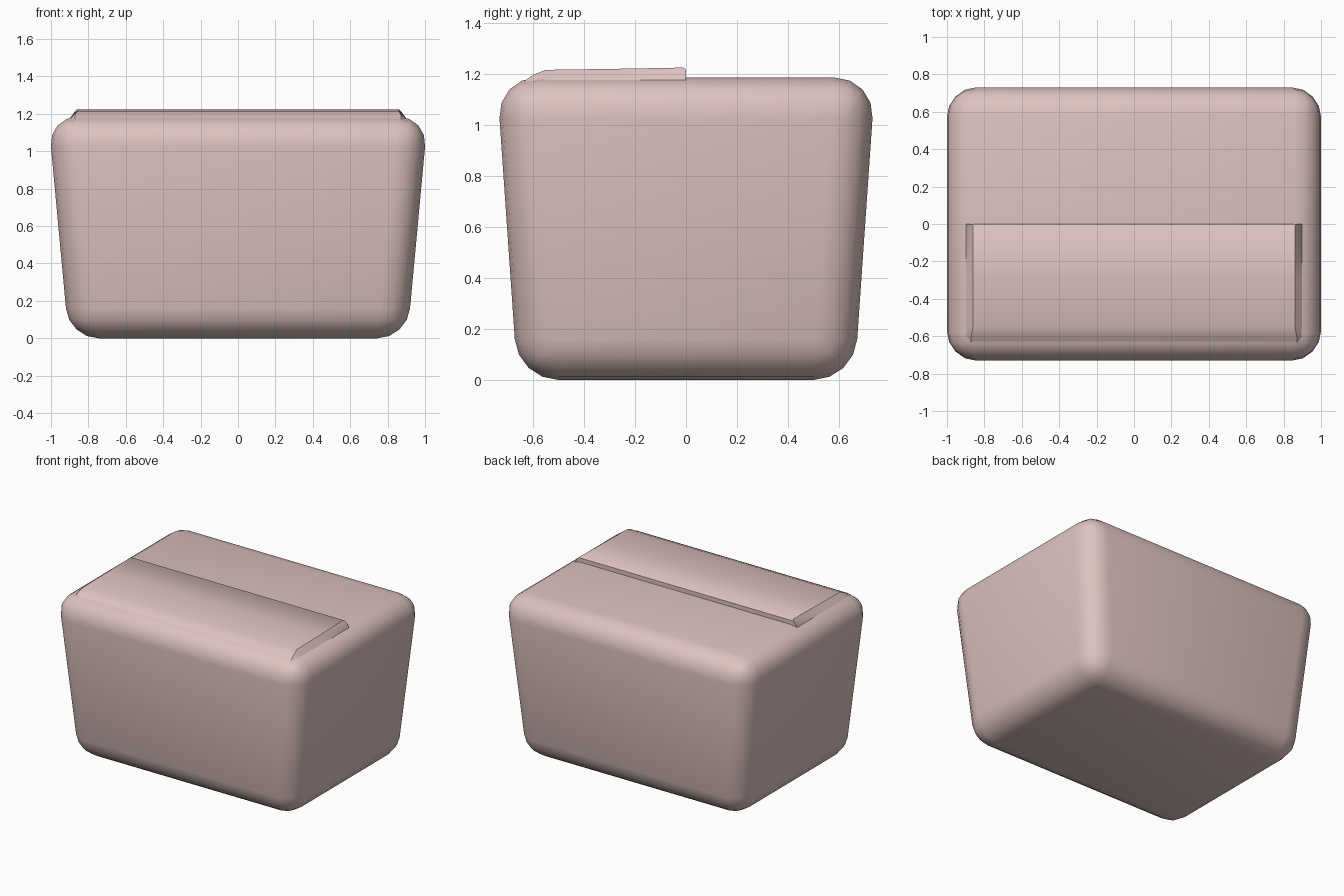
import bpy
import bmesh
from math import radians

if "Cube" in bpy.data.objects:
    bpy.data.objects.remove(bpy.data.objects["Cube"])

pink = bpy.data.materials.new("soft_pink")
pink.diffuse_color = (0.72, 0.54, 0.52, 1)
pink.use_nodes = True
pink.node_tree.nodes["Principled BSDF"].inputs["Base Color"].default_value = pink.diffuse_color


def make_object(name, bm):
    bmesh.ops.recalc_face_normals(bm, faces=bm.faces)
    mesh = bpy.data.meshes.new(name)
    bm.to_mesh(mesh)
    bm.free()
    obj = bpy.data.objects.new(name, mesh)
    bpy.context.collection.objects.link(obj)
    mesh.materials.append(pink)
    bpy.ops.object.select_all(action='DESELECT')
    bpy.context.view_layer.objects.active = obj
    obj.select_set(True)
    bpy.ops.object.shade_smooth_by_angle(angle=radians(40))
    return obj


# Tapered body with broad rounded edges
bm = bmesh.new()
bmesh.ops.create_cube(bm, size=2)
for v in bm.verts:
    top = v.co.z > 0
    v.co.x *= 1.015 if top else 0.905
    v.co.y *= 0.742 if top else 0.66
    v.co.z = 1.185 if top else 0
bmesh.ops.bevel(bm, geom=bm.edges[:], offset=0.16, offset_type='OFFSET',
                segments=4, profile=0.5, affect='EDGES')
make_object("box_body", bm)

# Raised lid flap over the front half: cross-sections (y, z, half width)
profile = [(-0.66, 1.10, 0.89), (-0.685, 1.135, 0.875), (-0.60, 1.195, 0.87),
           (-0.55, 1.215, 0.86), (-0.28, 1.219, 0.86), (-0.01, 1.224, 0.86),
           (0.0, 1.216, 0.87), (0.0, 1.175, 0.90), (0.0, 1.10, 0.90)]
shoulder = [(-0.66, 1.10, 0.90), (-0.67, 1.12, 0.89), (-0.60, 1.17, 0.90),
            (-0.55, 1.175, 0.90), (-0.28, 1.175, 0.90), (-0.01, 1.175, 0.90),
            (0.0, 1.175, 0.90), (0.0, 1.15, 0.90), (0.0, 1.10, 0.90)]
bm = bmesh.new()
rings = []
for side, points in ((-1, shoulder), (-1, profile), (1, profile), (1, shoulder)):
    rings.append([bm.verts.new((side * w, y, z)) for y, z, w in points])
for a, b in zip(rings, rings[1:]):
    for i in range(len(a)):
        j = (i + 1) % len(a)
        bm.faces.new((a[i], a[j], b[j], b[i]))
bm.faces.new(rings[0])
bm.faces.new(rings[-1])
bmesh.ops.remove_doubles(bm, verts=bm.verts, dist=0.0005)
make_object("lid_flap", bm)
